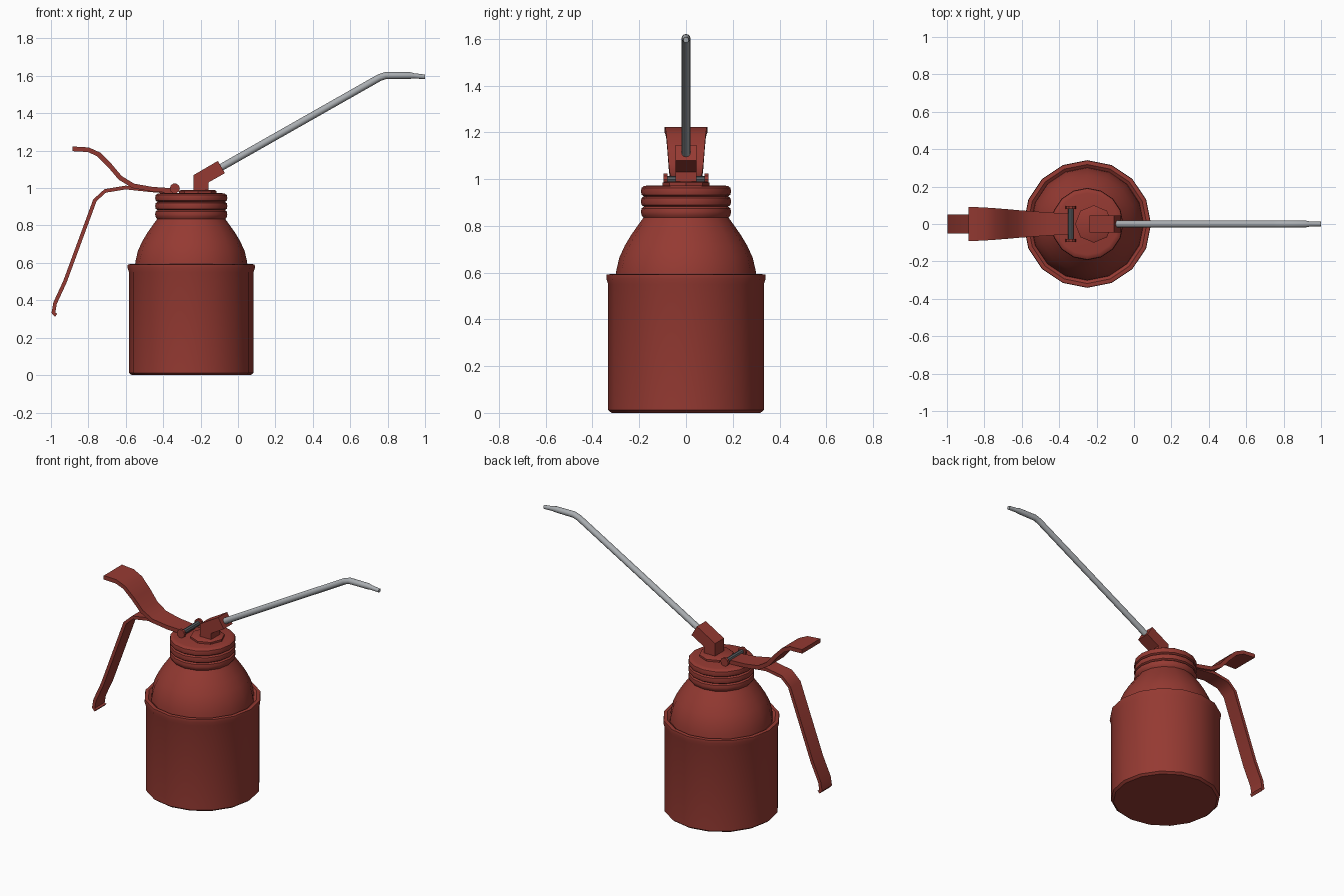
import bpy, bmesh, math
from mathutils import Vector

if "Cube" in bpy.data.objects:
    bpy.data.objects.remove(bpy.data.objects["Cube"])


def material(name, rgb):
    m = bpy.data.materials.new(name)
    m.diffuse_color = (*rgb, 1)
    m.use_nodes = True
    m.node_tree.nodes["Principled BSDF"].inputs["Base Color"].default_value = m.diffuse_color
    return m


RED = material("brick red", (0.30, 0.042, 0.032))
STEEL = material("steel grey", (0.40, 0.42, 0.44))
DARK = material("dark steel", (0.10, 0.11, 0.12))


def finish(name, bm, mat, angle=35):
    bmesh.ops.recalc_face_normals(bm, faces=bm.faces)
    me = bpy.data.meshes.new(name)
    bm.to_mesh(me)
    bm.free()
    ob = bpy.data.objects.new(name, me)
    bpy.context.collection.objects.link(ob)
    me.materials.append(mat)
    bpy.ops.object.select_all(action='DESELECT')
    ob.select_set(True)
    bpy.context.view_layer.objects.active = ob
    bpy.ops.object.shade_smooth_by_angle(angle=math.radians(angle))
    return ob


def skin(name, rings, mat, angle=35):
    """Join equal rings of points and cap both ends."""
    bm = bmesh.new()
    rings = [[bm.verts.new(p) for p in r] for r in rings]
    n = len(rings[0])
    for a, b in zip(rings, rings[1:]):
        for i in range(n):
            j = (i + 1) % n
            bm.faces.new((a[i], a[j], b[j], b[i]))
    bm.faces.new(rings[0])
    bm.faces.new(rings[-1])
    return finish(name, bm, mat, angle)


def lathe(name, profile, x, n, mat):
    rings = [[(x + r * math.cos(math.tau * i / n), r * math.sin(math.tau * i / n), z)
              for i in range(n)] for r, z in profile]
    return skin(name, rings, mat)


def normals(path):
    """Averaged normals in the xz plane."""
    out = []
    for i in range(len(path)):
        a, b = Vector(path[max(i - 1, 0)]), Vector(path[min(i + 1, len(path) - 1)])
        d = (b - a).normalized()
        out.append((-d.y, d.x))
    return out


def strip(name, path, widths, thick, mat):
    rings = []
    for (x, z), (nx, nz), w in zip(path, normals(path), widths):
        h = thick / 2
        rings.append([(x + s * nx * h, y * w, z + s * nz * h)
                      for s, y in ((1, -1), (1, 1), (-1, 1), (-1, -1))])
    return skin(name, rings, mat)


def tube(name, path, radii, n, mat):
    rings = []
    for (x, z), (nx, nz), r in zip(path, normals(path), radii):
        rings.append([(x + nx * r * math.cos(math.tau * i / n), r * math.sin(math.tau * i / n),
                       z + nz * r * math.cos(math.tau * i / n)) for i in range(n)])
    return skin(name, rings, mat)


def rod(name, x, z, y0, y1, r, n, mat):
    rings = [[(x + r * math.cos(math.tau * i / n), y, z + r * math.sin(math.tau * i / n))
              for i in range(n)] for y in (y0, y1)]
    return skin(name, rings, mat)


CX = -0.25

# Can with rolled rim
lathe("oil_can", [(0.318, 0), (0.333, 0.012), (0.333, 0.55), (0.341, 0.575),
                  (0.339, 0.592), (0.318, 0.594), (0.30, 0.58)], CX, 16, RED)

# Domed shoulder
lathe("shoulder", [(0.302, 0.575), (0.298, 0.61), (0.285, 0.665), (0.262, 0.715),
                   (0.232, 0.765), (0.20, 0.81), (0.182, 0.835)], CX, 16, RED)

# Ribbed screw cap
cap = [(0.18, 0.832)]
for k in range(3):
    z = 0.838 + k * 0.044
    cap += [(0.19, z + 0.007), (0.193, z + 0.022), (0.19, z + 0.037), (0.18, z + 0.044)]
cap += [(0.165, 0.973)]
lathe("ribbed_cap", cap, CX, 16, RED)
lathe("spout_base_plate", [(0.10, 0.965), (0.10, 0.985), (0.09, 0.99)], -0.215, 8, RED)

# Angled spout block
block = [(-0.237, 0.98), (-0.158, 0.98), (-0.158, 1.03), (-0.07, 1.08), (-0.108, 1.145), (-0.237, 1.07)]
skin("spout_block", [[(x, y, z) for x, z in block] for y in (-0.045, 0.045)], RED)

# Bent spout tube
tube("spout", [(-0.10, 1.105), (0.755, 1.590), (0.79, 1.602), (0.92, 1.602), (0.94, 1.600), (1.0, 1.595)],
     [0.019, 0.019, 0.019, 0.018, 0.014, 0.012], 12, STEEL)

# Thumb lever
strip("thumb_lever",
      [(-0.885, 1.21), (-0.80, 1.205), (-0.745, 1.18), (-0.685, 1.12), (-0.63, 1.055),
       (-0.56, 1.012), (-0.46, 0.994), (-0.34, 0.986)],
      [0.092, 0.088, 0.084, 0.079, 0.074, 0.069, 0.062, 0.055], 0.025, RED)

# Finger handle
strip("finger_handle",
      [(-0.972, 0.32), (-0.987, 0.333), (-0.978, 0.385), (-0.925, 0.50), (-0.765, 0.935),
       (-0.71, 0.985), (-0.60, 1.003), (-0.48, 0.99), (-0.34, 0.978)],
      [0.05] * 9, 0.02, RED)

# Hinge pin with end caps
rod("hinge_pin", -0.338, 0.998, -0.088, 0.088, 0.015, 8, DARK)
for side, s in (("front", -1), ("back", 1)):
    rod("hinge_cap_" + side, -0.338, 0.998, s * 0.08, s * 0.096, 0.027, 10, RED)
